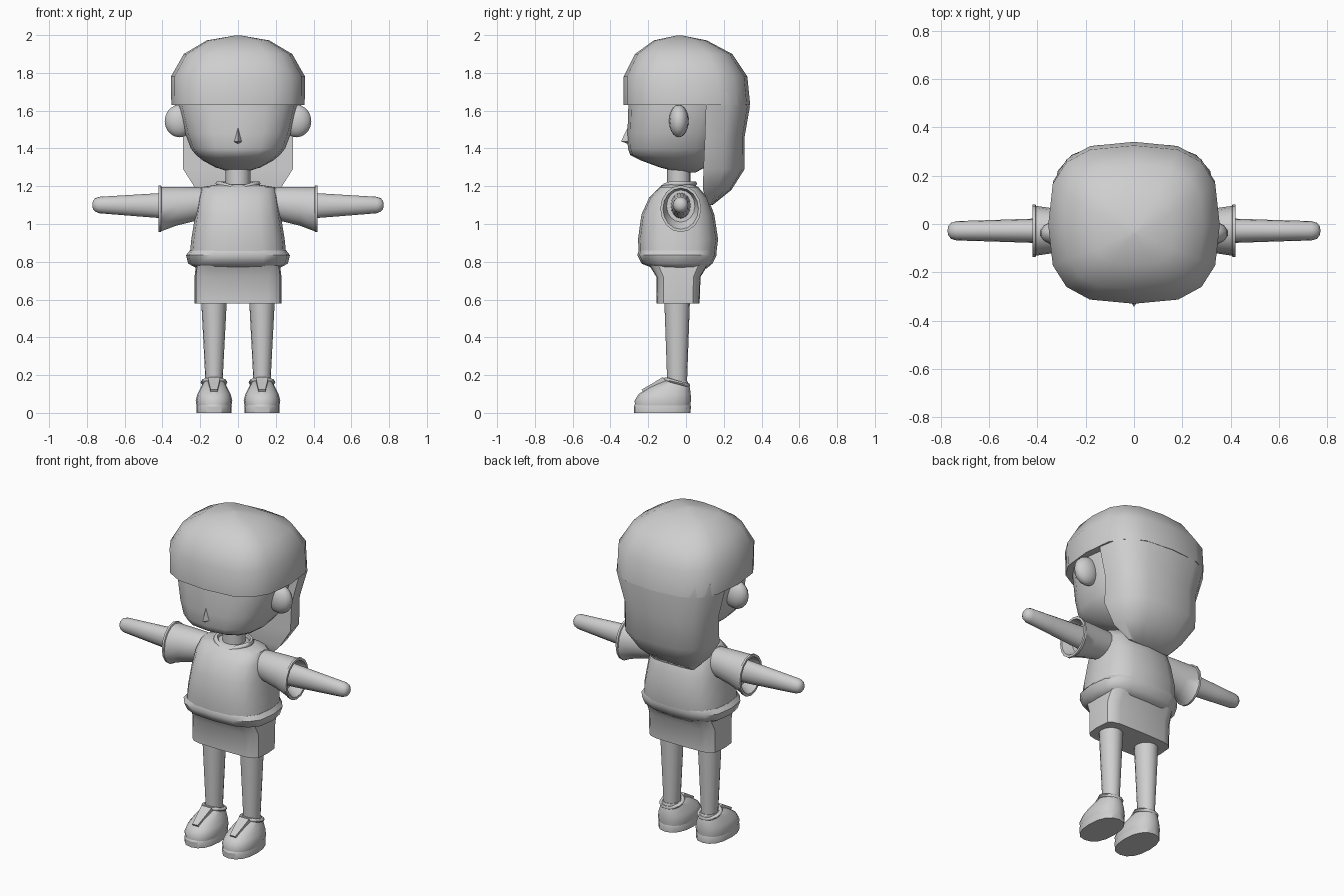
import bpy, bmesh, math
from mathutils import Vector, Matrix

if "Cube" in bpy.data.objects:
    bpy.data.objects.remove(bpy.data.objects["Cube"])

grey = bpy.data.materials.new("plain_grey")
grey.diffuse_color = (0.62, 0.62, 0.62, 1)
grey.use_nodes = True
grey.node_tree.nodes["Principled BSDF"].inputs["Base Color"].default_value = grey.diffuse_color


def finish(name, bm, angle=38):
    bmesh.ops.recalc_face_normals(bm, faces=bm.faces[:])
    me = bpy.data.meshes.new(name)
    bm.to_mesh(me)
    bm.free()
    for p in me.polygons:
        p.use_smooth = True
    me.set_sharp_from_angle(angle=math.radians(angle))
    me.materials.append(grey)
    ob = bpy.data.objects.new(name, me)
    bpy.context.collection.objects.link(ob)
    return ob


def loft(name, rings, angle=38, caps=True, loop=False):
    """Skin a list of equal point rings."""
    bm = bmesh.new()
    vs = [[bm.verts.new(p) for p in r] for r in rings]
    n = len(vs[0])
    pairs = list(zip(vs, vs[1:]))
    if loop:
        pairs.append((vs[-1], vs[0]))
    for a, b in pairs:
        for i in range(n):
            j = (i + 1) % n
            bm.faces.new((a[i], a[j], b[j], b[i]))
    if caps and not loop:
        bm.faces.new(vs[0][::-1])
        bm.faces.new(vs[-1])
    return finish(name, bm, angle)


def sup(a, p):
    """Point on a unit superellipse."""
    f = lambda t: math.copysign(abs(t) ** (2 / p), t) if abs(t) > 1e-6 else 0
    return f(math.cos(a)), f(math.sin(a))


def level(z, rx, yf, yb, p=2.0, n=16, cx=0):
    """Horizontal ring reaching from yf (front) to yb (back)."""
    out = []
    for i in range(n):
        u, v = sup(2 * math.pi * i / n, p)
        out.append((cx + rx * u, (yf + yb) / 2 + (yb - yf) / 2 * v, z))
    return out


def body(name, rows, p=2.0, n=16, cx=0, angle=38):
    return loft(name, [level(*r, p=p, n=n, cx=cx) for r in rows], angle)


def tube(name, path, r, n=6):
    """Closed tube around a ring-like path."""
    c = sum((Vector(p) for p in path), Vector()) / len(path)
    rings = []
    for p in path:
        p = Vector(p)
        d = Vector((p.x - c.x, p.y - c.y, 0)).normalized()
        rings.append([p + d * r * math.cos(t) + Vector((0, 0, r * math.sin(t)))
                      for t in (2 * math.pi * k / n for k in range(n))])
    return loft(name, rings, 60, loop=True)


# Head
body("head", [(1.272, .03, -.03, .05), (1.30, .12, -.14, .10), (1.335, .185, -.235, .14),
              (1.365, .222, -.295, .16), (1.40, .25, -.308, .18), (1.48, .28, -.31, .2),
              (1.63, .316, -.305, .24), (1.8, .3, -.28, .25)], p=2.6, angle=50)

# Hair cap with straight fringe
body("hair_cap", [(1.63, .353, -.33, .34), (1.78, .355, -.33, .325), (1.90, .287, -.27, .245),
                  (1.972, .165, -.17, .11), (1.999, .01, -.045, -.025)], p=2.9, angle=50)

# Long hair at the back: half-round sections with a flat front
rings = []
for z, rx, yf, yb in [(1.70, .33, .105, .325), (1.62, .335, .105, .338), (1.46, .292, .10, .31),
                      (1.29, .29, .092, .31), (1.18, .22, .09, .24), (1.10, .14, .122, .14)]:
    ring = []
    for i in range(9):
        u, v = sup(math.pi * i / 8, 2.7)
        ring.append((rx * u, yf + (yb - yf) * v, z))
    rings.append(ring)
loft("back_hair", rings, 42)

# Nose
bm = bmesh.new()
for co in [(0, -.30, 1.53), (-.026, -.295, 1.435), (.026, -.295, 1.435),
           (0, -.344, 1.437), (0, -.295, 1.42)]:
    bm.verts.new(co)
bmesh.ops.convex_hull(bm, input=bm.verts[:])
finish("nose", bm, 25)

# Neck, shirt, hem roll and skirt
body("neck", [(1.18, .065, -.10, .025), (1.31, .065, -.10, .025)])
body("shirt", [(.84, .255, -.25, .16), (.92, .247, -.254, .17), (1.05, .226, -.236, .15),
               (1.14, .212, -.195, .115), (1.195, .195, -.14, .065), (1.21, .10, -.115, .035)],
     p=2.8, angle=50)
body("shirt_hem", [(.765, .215, -.17, .11), (.79, .264, -.235, .14), (.835, .275, -.258, .163),
                   (.86, .255, -.25, .16)], p=2.8, angle=50)
body("skirt", [(.58, .23, -.155, .072), (.72, .23, -.157, .077), (.79, .222, -.20, .12)], p=5)

# Collar dipping at the front
tube("collar", [(.105 * math.sin(a), -.04 - .085 * math.cos(a),
                 1.214 - .024 * max(0, math.cos(a)) ** 4)
                for a in (2 * math.pi * i / 20 for i in range(20))], .014)


def side_ring(x, z0, z1, ry, cy=-.028, n=16):
    """Upright ring around the arm, spanning z0 to z1."""
    return [(x, cy + ry * math.cos(t), (z0 + z1) / 2 + (z1 - z0) / 2 * math.sin(t))
            for t in (2 * math.pi * i / n for i in range(n))]


for s, side in ((-1, "left"), (1, "right")):
    # Ear
    bm = bmesh.new()
    bmesh.ops.create_uvsphere(bm, u_segments=14, v_segments=10, radius=1,
                              matrix=Matrix.Translation((s * .31, -.038, 1.545))
                              @ Matrix.Diagonal((.08, .052, .086, 1)))
    finish(side + "_ear", bm, 60)

    # Hollow flared sleeve
    loft(side + "_sleeve", [side_ring(s * x, a, b, r) for x, a, b, r in [
        (.15, 1.03, 1.185, .07), (.21, 1.02, 1.195, .08), (.33, .99, 1.197, .092),
        (.405, .962, 1.197, .103), (.408, .957, 1.205, .108), (.42, .957, 1.205, .108),
        (.42, .972, 1.19, .094), (.36, 1.01, 1.18, .075)]], 45)

    # Arm with rounded end
    loft(side + "_arm", [side_ring(s * x, a, b, r) for x, a, b, r in [
        (.25, 1.025, 1.17, .056), (.42, 1.032, 1.163, .05), (.60, 1.046, 1.152, .044),
        (.735, 1.057, 1.144, .04), (.757, 1.066, 1.136, .033), (.768, 1.08, 1.122, .02),
        (.771, 1.095, 1.107, .006)]], 60)

    # Leg
    cx = s * .127
    body(side + "_leg", [(.12, .043, -.098, .004), (.60, .068, -.115, .021)], cx=cx)

    # Shoe: sole, upper, ankle roll and tongue
    body(side + "_sole", [(0, .092, -.274, .024), (.035, .094, -.276, .026),
                          (.05, .088, -.268, .02)], p=2.3, cx=cx, angle=30)
    body(side + "_shoe", [(.035, .092, -.27, .022), (.065, .097, -.272, .026),
                          (.10, .088, -.25, .025), (.135, .07, -.195, .02),
                          (.168, .052, -.125, .008)], p=2.3, cx=cx, angle=50)
    tube(side + "_ankle_roll", [(cx + .06 * math.sin(a), -.048 - .06 * math.cos(a),
                                 .162 + .017 * math.cos(a))
                                for a in (2 * math.pi * i / 16 for i in range(16))], .011)
    loft(side + "_tongue", [[(cx - w, y, z), (cx + w, y, z),
                             (cx + w, y + .02, z - .03), (cx - w, y + .02, z - .03)]
                            for w, y, z in [(.018, -.235, .123), (.026, -.18, .155),
                                            (.033, -.122, .19)]], 25)
